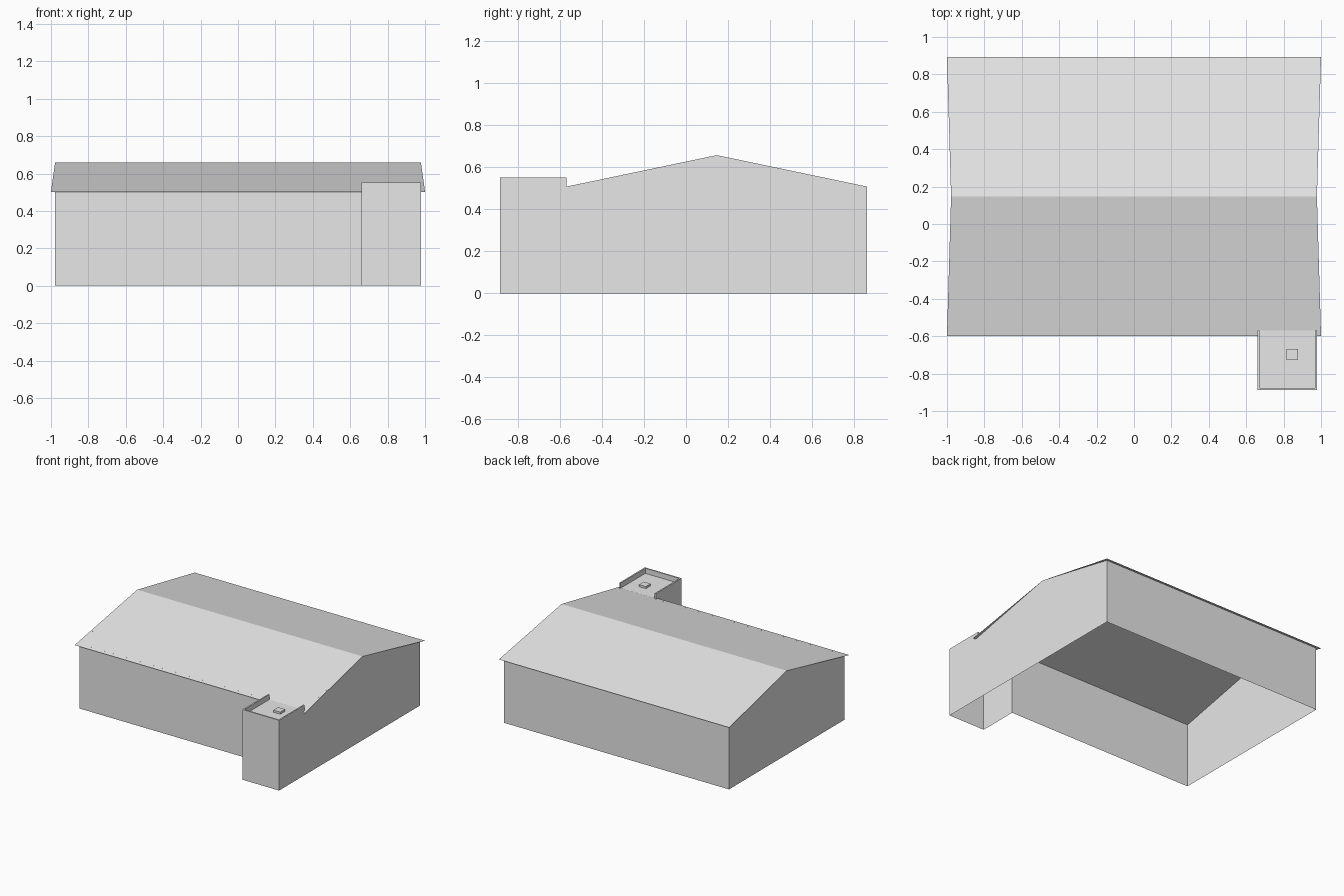
import bpy, bmesh

cube = bpy.data.objects.get("Cube")
if cube:
    bpy.data.objects.remove(cube, do_unlink=True)

# One plain grey for the whole building
grey = bpy.data.materials.new("light_grey")
grey.use_nodes = True
COLOR = (0.8, 0.8, 0.8, 1)
grey.diffuse_color = COLOR
grey.node_tree.nodes["Principled BSDF"].inputs["Base Color"].default_value = COLOR

# Main dimensions
X = 0.978                       # half width of the walls
BACK, FRONT, RIDGE_Y = 0.863, -0.57, 0.147
RIDGE_Z, EDGE_Z, WALL_Z = 0.658, 0.502, 0.508
OVERHANG_Y = 0.745              # ridge to eave
TX, TY, TOP, DECK, RIM = 0.66, -0.887, 0.551, 0.511, 0.011


def make(name, faces):
    """Build a flat-shaded object from a list of polygons, welding shared corners."""
    bm = bmesh.new()
    for face in faces:
        bm.faces.new([bm.verts.new(p) for p in face])
    bmesh.ops.remove_doubles(bm, verts=bm.verts, dist=0.0001)
    mesh = bpy.data.meshes.new(name)
    bm.to_mesh(mesh)
    bm.free()
    mesh.materials.append(grey)
    obj = bpy.data.objects.new(name, mesh)
    bpy.context.collection.objects.link(obj)
    return obj


def wall(a, b, z0, z1):
    """Upright panel from a to b, facing right of the direction of travel."""
    return [(*a, z0), (*b, z0), (*b, z1), (*a, z1)]


# Outer walls: an open shell with the front tower joined to one gable
gable = [(BACK, 0), (BACK, WALL_Z), (RIDGE_Y, RIDGE_Z), (FRONT, WALL_Z)]
left_gable = [(X, y, z) for y, z in gable + [(FRONT, TOP), (TY, TOP), (TY, 0)]]
right_gable = [(-X, y, z) for y, z in reversed(gable + [(FRONT, 0)])]
make("walls", [
    left_gable,
    right_gable,
    wall((X, BACK), (-X, BACK), 0, WALL_Z),
    wall((-X, FRONT), (TX, FRONT), 0, WALL_Z),
    wall((TX, FRONT), (TX, TY), 0, TOP),
    wall((TX, TY), (X, TY), 0, TOP),
])

# Roof: two thin slopes, wider at the eaves than at the ridge
slopes = []
for s in (1, -1):
    eave = RIDGE_Y + s * OVERHANG_Y
    slopes.append([(s * X, RIDGE_Y, RIDGE_Z), (s, eave, EDGE_Z),
                   (-s, eave, EDGE_Z), (-s * X, RIDGE_Y, RIDGE_Z)])
make("roof", slopes)

# Tower parapet: rim and inner faces on three sides, open towards the roof
outer = [(TX, FRONT), (TX, TY), (X, TY), (X, FRONT)]
inner = [(TX + RIM, FRONT), (TX + RIM, TY + RIM), (X - RIM, TY + RIM), (X - RIM, FRONT)]
parapet = []
for i in range(3):
    a, b, c, d = outer[i], outer[i + 1], inner[i + 1], inner[i]
    parapet.append([(*p, TOP) for p in (a, b, c, d)])
    parapet.append(wall(c, d, DECK, TOP))
parapet.append(wall(inner[0], outer[0], WALL_Z, TOP))
parapet.append(wall(outer[3], inner[3], WALL_Z, TOP))
make("tower_parapet", parapet)

# Tower deck
make("tower_deck", [[(*p, DECK) for p in inner]])

# Small roof hatch on the deck
bpy.ops.mesh.primitive_cube_add(size=1, location=(0.846, -0.697, DECK + 0.008))
hatch = bpy.context.object
hatch.name = "roof_hatch"
hatch.scale = (0.06, 0.06, 0.016)
hatch.data.materials.append(grey)
